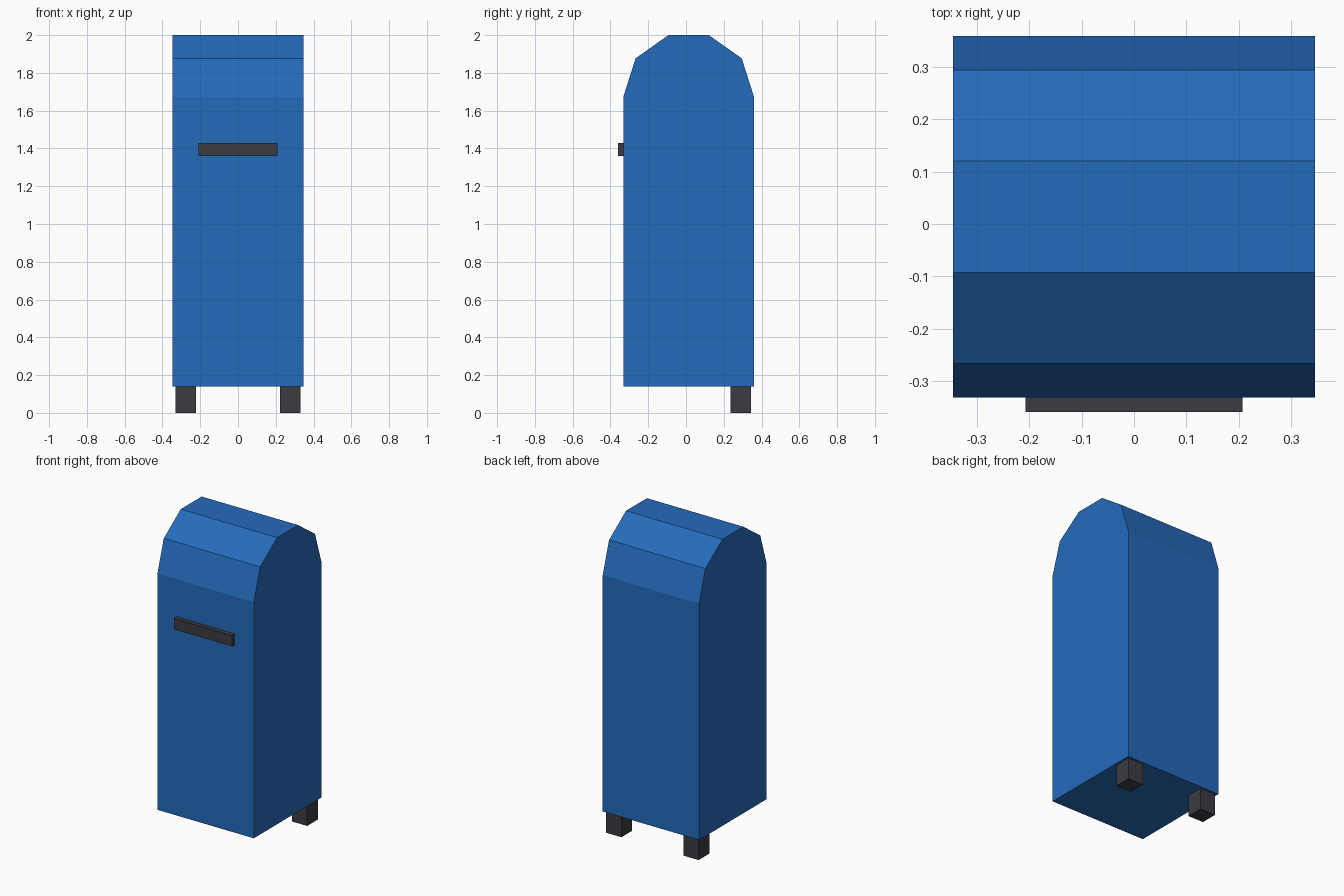
import bpy
import bmesh
from mathutils import Vector

cube = bpy.data.objects.get("Cube")
if cube:
    bpy.data.objects.remove(cube, do_unlink=True)


def make_material(name, color):
    mat = bpy.data.materials.new(name)
    mat.use_nodes = True
    mat.diffuse_color = color
    mat.node_tree.nodes["Principled BSDF"].inputs["Base Color"].default_value = color
    return mat


def add_object(name, bm, mat):
    bmesh.ops.recalc_face_normals(bm, faces=bm.faces)
    mesh = bpy.data.meshes.new(name)
    bm.to_mesh(mesh)
    bm.free()
    mesh.materials.append(mat)
    obj = bpy.data.objects.new(name, mesh)
    bpy.context.collection.objects.link(obj)
    return obj


def add_box(name, low, high, mat):
    low, high = Vector(low), Vector(high)
    bm = bmesh.new()
    bmesh.ops.create_cube(bm, size=1)
    bmesh.ops.scale(bm, vec=high - low, verts=bm.verts)
    bmesh.ops.translate(bm, vec=(low + high) / 2, verts=bm.verts)
    return add_object(name, bm, mat)


blue = make_material("blue paint", (0.018, 0.145, 0.5, 1))
dark = make_material("dark metal", (0.045, 0.043, 0.052, 1))

# Body: faceted arch profile extruded across the width
half_width, mid_y = 0.346, 0.014
half_profile = [(0.346, 0.14), (0.346, 1.673), (0.281, 1.877), (0.107, 2.0)]
profile = [(mid_y + y, z) for y, z in half_profile]
profile += [(mid_y - y, z) for y, z in reversed(half_profile)]
bm = bmesh.new()
side = bm.faces.new([bm.verts.new((-half_width, y, z)) for y, z in profile])
extruded = bmesh.ops.extrude_face_region(bm, geom=[side], use_keep_orig=True)
moved = [v for v in extruded["geom"] if isinstance(v, bmesh.types.BMVert)]
bmesh.ops.translate(bm, vec=(2 * half_width, 0, 0), verts=moved)
add_object("body", bm, blue)

# Slot bar on the front
add_box("slot_bar", (-0.208, -0.36, 1.36), (0.208, -0.325, 1.43), dark)

# Pair of rear feet
for name, x in (("rear_foot_left", 0.277), ("rear_foot_right", -0.277)):
    add_box(name, (x - 0.055, 0.235, 0), (x + 0.055, 0.345, 0.145), dark)
